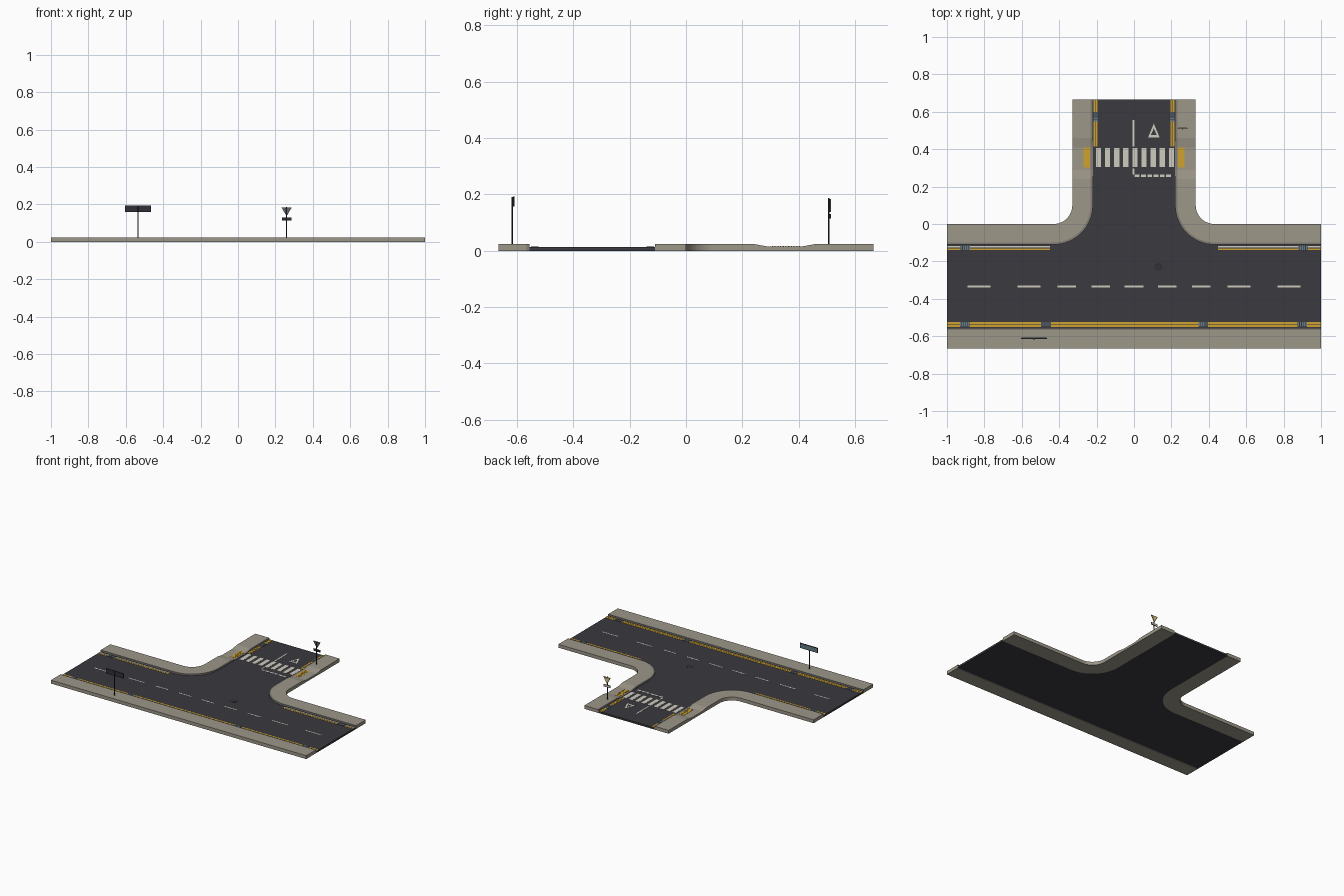
import bpy, bmesh, math
from mathutils import Vector

cube = bpy.data.objects.get("Cube")
if cube:
    bpy.data.objects.remove(cube, do_unlink=True)


def material(name, r, g, b):
    m = bpy.data.materials.new(name)
    m.use_nodes = True
    m.diffuse_color = (r, g, b, 1)
    bsdf = next(n for n in m.node_tree.nodes if n.type == 'BSDF_PRINCIPLED')
    bsdf.inputs["Base Color"].default_value = (r, g, b, 1)
    return m


PAVING = material("paving", 0.34, 0.31, 0.25)
KERB = material("kerb stone", 0.22, 0.21, 0.18)
ASPHALT = material("asphalt", 0.042, 0.041, 0.05)
YELLOW = material("yellow paint", 0.62, 0.36, 0.03)
WHITE = material("white paint", 0.62, 0.60, 0.52)
GRATE = material("grate steel", 0.13, 0.20, 0.24)
DARK = material("dark metal", 0.03, 0.03, 0.04)
METAL = material("sign metal", 0.12, 0.13, 0.15)

ROAD = 0.013      # road surface height
WALK = 0.024      # footway height
DIP = 0.015       # lowered footway height
EDGE = -0.11      # far kerb line of the main road
STEM = 0.22       # half width of the side road
END = 0.665       # end of the side road
KW = 0.012        # kerb width


def finish(bm, name, mats):
    bmesh.ops.recalc_face_normals(bm, faces=bm.faces)
    me = bpy.data.meshes.new(name)
    bm.to_mesh(me)
    bm.free()
    for m in mats:
        me.materials.append(m)
    ob = bpy.data.objects.new(name, me)
    bpy.context.collection.objects.link(ob)
    return ob


def add_box(bm, x0, x1, y0, y1, z0, z1, mi=0):
    vs = [bm.verts.new((x, y, z)) for z in (z0, z1)
          for x, y in ((x0, y0), (x1, y0), (x1, y1), (x0, y1))]
    for f in ((3, 2, 1, 0), (4, 5, 6, 7), (0, 1, 5, 4), (1, 2, 6, 5), (2, 3, 7, 6), (3, 0, 4, 7)):
        bm.faces.new([vs[i] for i in f]).material_index = mi


def boxes(name, rects, z0, z1, mat):
    bm = bmesh.new()
    for r in rects:
        add_box(bm, *r, z0, z1)
    return finish(bm, name, [mat])


def prism(name, pts, offset, mats):
    """Extrude a closed outline by an offset vector."""
    bm = bmesh.new()
    face = bm.faces.new([bm.verts.new(p) for p in pts])
    ext = bmesh.ops.extrude_face_region(bm, geom=[face])
    moved = [v for v in ext["geom"] if isinstance(v, bmesh.types.BMVert)]
    bmesh.ops.translate(bm, vec=Vector(offset), verts=moved)
    return finish(bm, name, mats)


# Corner footways follow one path: main road, rounded corner, side road
def corner_path(d):
    """Points at distance d from the kerb line, on the +x side."""
    c, r = (0.43, 0.10), 0.21 - d
    pts = [(1.0, c[1] - r)]
    for i in range(17):
        a = math.radians(270 - 90 * i / 16)
        pts.append((c[0] + r * math.cos(a), c[1] + r * math.sin(a)))
    return pts + [(c[0] - r, y) for y in (0.24, 0.29, 0.41, 0.46, END)]


def height(y):
    return DIP if 0.28 < y < 0.42 else WALK


def footway(name, side):
    bm = bmesh.new()
    # cross-section as (distance from kerb line, is it on top)
    section = [(0, False), (0, True), (KW, True), (0.11, True), (0.11, False)]
    rails = [[bm.verts.new((side * x, y, height(y) if top else 0))
              for x, y in corner_path(d)] for d, top in section]
    for k in range(5):
        a, b = rails[k], rails[(k + 1) % 5]
        for i in range(len(a) - 1):
            f = bm.faces.new((a[i], a[i + 1], b[i + 1], b[i]))
            f.material_index = 1 if k < 2 else 0
    for i in (0, -1):
        bm.faces.new([r[i] for r in rails])
    return finish(bm, name, [PAVING, KERB])


footway("left_corner_footway", 1)
footway("right_corner_footway", -1)
boxes("front_footway", [(-1, 1, -END, -0.555 - KW)], 0, WALK, PAVING)
boxes("front_kerb", [(-1, 1, -0.555 - KW, -0.555)], 0, WALK, KERB)

# T-shaped road slab between the kerbs
half = corner_path(0)
outline = [(-1, -0.555, 0), (1, -0.555, 0)] + [(x, y, 0) for x, y in half]
outline += [(-x, y, 0) for x, y in reversed(half)]
prism("road", outline, (0, 0, ROAD), [ASPHALT])

# White markings
T = ROAD + 0.001
dashes = []
for x, w in ((0, 0.1), (0.178, 0.1), (0.36, 0.1), (0.562, 0.124), (0.828, 0.124)):
    for s in ((1, -1) if x else (1,)):
        dashes.append((s * x - w / 2, s * x + w / 2, -0.339, -0.330))
boxes("centre_line", dashes, ROAD, T, WHITE)
boxes("crossing_stripes",
      [(-0.204 + i * 0.0488, -0.176 + i * 0.0488, 0.305, 0.405) for i in range(9)],
      ROAD, T, WHITE)
boxes("side_road_line", [(-0.007, 0.002, 0.415, 0.555), (-0.007, 0.002, 0.265, 0.298)],
      ROAD, T, WHITE)
boxes("give_way_dashes",
      [(0.004 + i * 0.0335, 0.03 + i * 0.0335, 0.251, 0.265) for i in range(6)],
      ROAD, T, WHITE)


def triangle(cx, cy, half_w, up, down):
    return [(cx - half_w, cy - down), (cx + half_w, cy - down), (cx, cy + up)]


# Hollow triangle painted on the side road
bm = bmesh.new()
rings = [[bm.verts.new((x, y, z)) for x, y in triangle(0.106, 0.49, *size)]
         for z in (ROAD, T) for size in ((0.031, 0.047, 0.027), (0.016, 0.021, 0.015))]
for a, b in ((0, 1), (2, 3), (0, 2), (1, 3)):
    for i in range(3):
        j = (i + 1) % 3
        bm.faces.new((rings[a][i], rings[a][j], rings[b][j], rings[b][i]))
finish(bm, "road_triangle", [WHITE])

# Kerbside lines
yellow, pale = [(-1, 1, -0.550, -0.539), (-1, 1, -0.536, -0.525)], []
for s in (-1, 1):
    x0, x1 = sorted((s * 0.45, s))
    yellow.append((x0, x1, -0.140, -0.130))
    pale.append((x0, x1, -0.126, -0.118))
    for a, b in ((0.196, 0.206), (0.208, 0.217)):
        x0, x1 = sorted((s * a, s * b))
        yellow.append((x0, x1, 0.415, END))
boxes("yellow_kerb_lines", yellow, ROAD, T, YELLOW)
boxes("pale_kerb_lines", pale, ROAD, T, WHITE)


# Drain grates: dark tray with steel bars
def grate(name, cx, cy, along_x):
    bm = bmesh.new()

    def plate(l0, l1, w, z, mi):
        if along_x:
            add_box(bm, cx + l0, cx + l1, cy - w, cy + w, ROAD, z, mi)
        else:
            add_box(bm, cx - w, cx + w, cy + l0, cy + l1, ROAD, z, mi)
    plate(-0.026, 0.026, 0.014, T + 0.0004, 0)
    for i in range(5):
        p = -0.021 + i * 0.0105
        plate(p - 0.003, p + 0.003, 0.012, T + 0.0012, 1)
    finish(bm, name, [DARK, GRATE])


for i, x in enumerate((-0.905, -0.47, 0.37, 0.9)):
    grate(f"front_grate_{i + 1}", x, -0.537, True)
for side, s in (("left", 1), ("right", -1)):
    grate(f"{side}_far_grate", s * 0.902, -0.127, True)
    grate(f"{side}_side_road_grate", s * 0.205, 0.573, False)

# Tactile pads with studs on the lowered footways
for side, s in (("left", 1), ("right", -1)):
    bm = bmesh.new()
    x0, x1 = sorted((s * 0.234, s * 0.270))
    add_box(bm, x0, x1, 0.302, 0.408, DIP, DIP + 0.001)
    for i in range(4):
        for j in range(11):
            x, y = x0 + 0.0045 + i * 0.009, 0.307 + j * 0.0096
            add_box(bm, x - 0.002, x + 0.002, y - 0.002, y + 0.002, DIP + 0.001, DIP + 0.002)
    finish(bm, f"{side}_tactile_pad", [YELLOW])


def cylinder(name, x, y, r, z0, z1, sides, mat):
    ring = [(x + r * math.cos(math.tau * i / sides), y + r * math.sin(math.tau * i / sides), z0)
            for i in range(sides)]
    return prism(name, ring, (0, 0, z1 - z0), [mat])


cylinder("manhole_cover", 0.13, -0.23, 0.022, ROAD, T, 20, DARK)

# Wide name board, facing the road
cylinder("name_board_post", -0.535, -0.617, 0.003, WALK, 0.19, 10, DARK)
boxes("name_board", [(-0.605, -0.465, -0.614, -0.609)], 0.158, 0.193, DARK)
boxes("name_board_face", [(-0.601, -0.469, -0.609, -0.608)], 0.162, 0.189, GRATE)

# Give way sign, facing the side road
cylinder("give_way_post", 0.26, 0.507, 0.003, WALK, 0.187, 10, DARK)


def sign_triangle(name, half_w, y, depth, mat):
    pts = [(x, y, z) for x, z in triangle(0.26, 0.169, half_w, -half_w * 1.15, -half_w * 0.55)]
    prism(name, pts, (0, depth, 0), [mat])


sign_triangle("give_way_plate", 0.028, 0.510, 0.003, METAL)
sign_triangle("give_way_border", 0.027, 0.513, 0.001, YELLOW)
sign_triangle("give_way_centre", 0.016, 0.514, 0.001, WHITE)
boxes("small_plate", [(0.234, 0.286, 0.510, 0.514)], 0.114, 0.130, DARK)
boxes("small_plate_face", [(0.236, 0.284, 0.514, 0.515)], 0.116, 0.128, WHITE)
